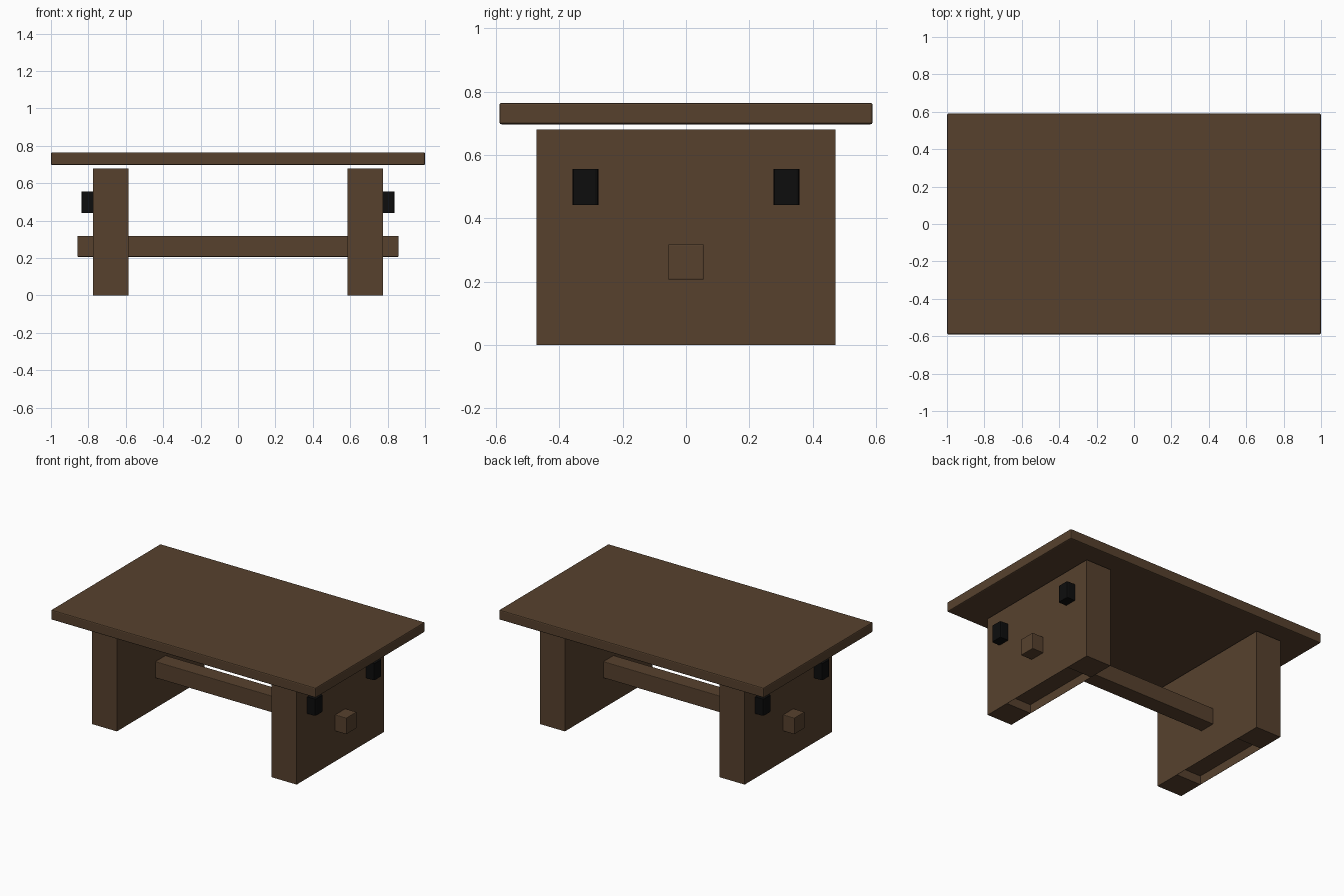
import bpy
import bmesh

default = bpy.data.objects.get("Cube")
if default:
    bpy.data.objects.remove(default, do_unlink=True)


def material(name, colour):
    mat = bpy.data.materials.new(name)
    mat.use_nodes = True
    mat.diffuse_color = colour
    mat.node_tree.nodes["Principled BSDF"].inputs["Base Color"].default_value = colour
    return mat


wood = material("dark brown wood", (0.095, 0.053, 0.027, 1))
black = material("black peg", (0.004, 0.004, 0.004, 1))


def box_mesh(low, high):
    bm = bmesh.new()
    bmesh.ops.create_cube(bm, size=1)
    for v in bm.verts:
        for i in range(3):
            v.co[i] = high[i] if v.co[i] > 0 else low[i]
    return bm


def finish(bm, name, mat):
    bmesh.ops.recalc_face_normals(bm, faces=bm.faces)
    mesh = bpy.data.meshes.new(name)
    bm.to_mesh(mesh)
    bm.free()
    mesh.materials.append(mat)
    obj = bpy.data.objects.new(name, mesh)
    bpy.context.collection.objects.link(obj)
    return obj


def bevelled_box(name, low, high, mat, width, upright_only=False):
    bm = box_mesh(low, high)
    edges = [e for e in bm.edges
             if not upright_only or abs(e.verts[0].co.z - e.verts[1].co.z) > 0.01]
    bmesh.ops.bevel(bm, geom=edges, offset=width, segments=2, profile=0.5, affect='EDGES')
    return finish(bm, name, mat)


def leg_panel(name, x_in, x_out):
    # Solid slab with a shallow pocket under its middle, leaving a foot at each end
    bm = box_mesh((min(x_in, x_out), -0.472, 0), (max(x_in, x_out), 0.472, 0.68))
    for y in (-0.29, 0.29):
        bmesh.ops.bisect_plane(bm, geom=bm.verts[:] + bm.edges[:] + bm.faces[:],
                               plane_co=(0, y, 0), plane_no=(0, 1, 0))
    bm.normal_update()
    under = [f for f in bm.faces
             if f.normal.z < -0.9 and abs(f.calc_center_median().y) < 0.1]
    bmesh.ops.inset_region(bm, faces=under, thickness=0.002)
    pocket = bmesh.ops.extrude_face_region(bm, geom=under)["geom"]
    for v in pocket:
        if isinstance(v, bmesh.types.BMVert):
            v.co.z += 0.06
    bmesh.ops.delete(bm, geom=under, context='FACES')
    return finish(bm, name, wood)


# Top and lower rail
bevelled_box("table_top", (-1, -0.59, 0.697), (1, 0.59, 0.765), wood, 0.007)
bevelled_box("stretcher", (-0.858, -0.056, 0.206), (0.858, 0.056, 0.318), wood, 0.004)

# Legs with their pegs
for side, s in (("left", 1), ("right", -1)):
    leg_panel(side + "_leg", s * 0.585, s * 0.774)
    for end, y in (("front", -0.318), ("back", 0.318)):
        xs = sorted((s * 0.74, s * 0.836))
        bevelled_box(f"{side}_{end}_peg", (xs[0], y - 0.041, 0.442),
                     (xs[1], y + 0.041, 0.556), black, 0.01, True)
